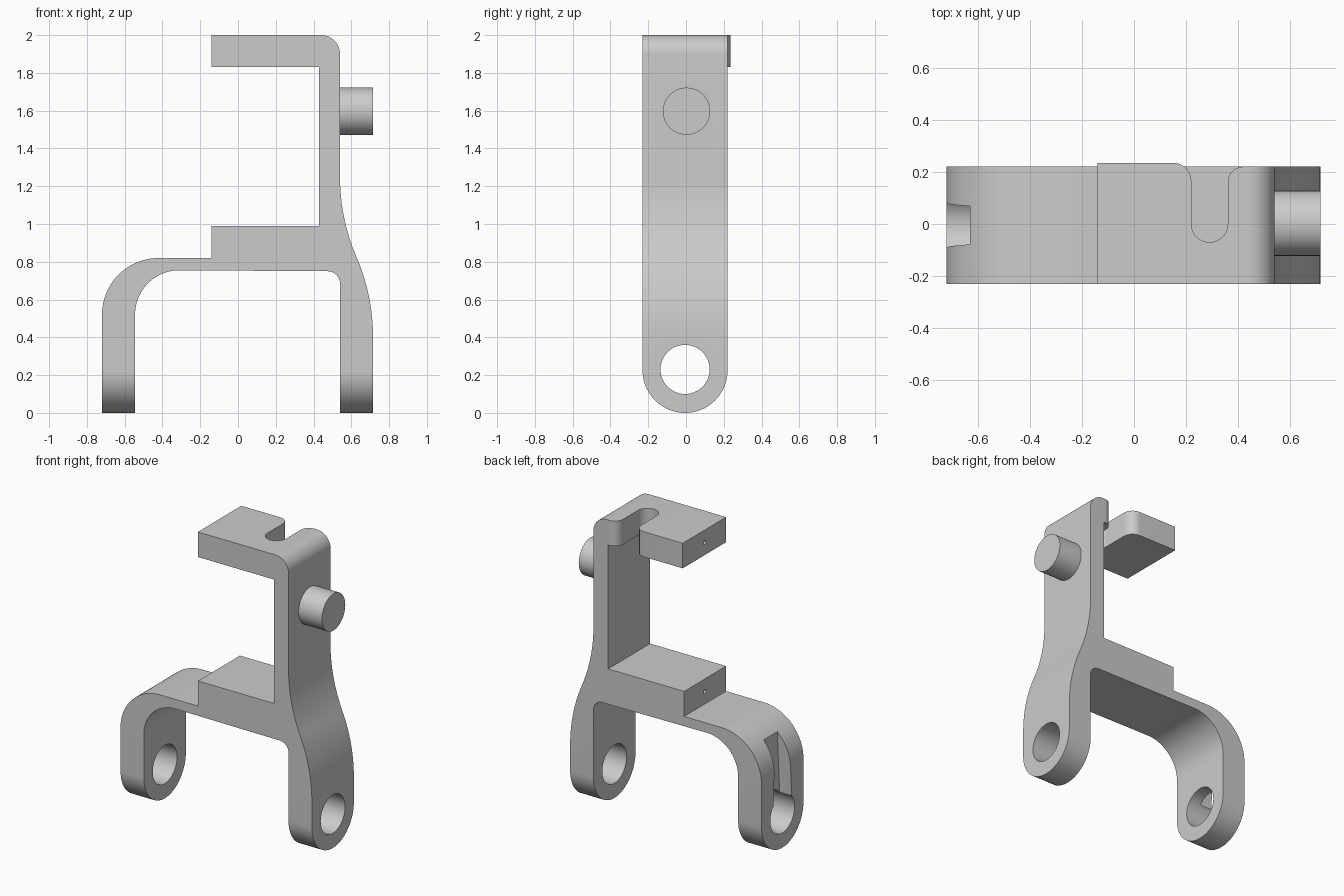
import bpy, bmesh
from math import sin, cos, radians, pi
from mathutils import Vector

if "Cube" in bpy.data.objects:
    bpy.data.objects.remove(bpy.data.objects["Cube"])

grey = bpy.data.materials.new("plain grey")
grey.use_nodes = True
colour = (0.6, 0.6, 0.6, 1)
grey.diffuse_color = colour
grey.node_tree.nodes["Principled BSDF"].inputs["Base Color"].default_value = colour

# Map profile coordinates (u, v) and depth d to space, by extrusion axis
AXES = {"x": lambda u, v, d: (d, u, v),
        "y": lambda u, v, d: (u, d, v),
        "z": lambda u, v, d: (u, v, d)}


def arc(cu, cv, r, start, end, n=16):
    angles = [radians(start + (end - start) * i / n) for i in range(n + 1)]
    return [(cu + r * cos(a), cv + r * sin(a)) for a in angles]


def prism(name, points, axis, low, high):
    bm = bmesh.new()
    place = AXES[axis]
    face = bm.faces.new([bm.verts.new(place(u, v, low)) for u, v in points])
    step = Vector(place(0, 0, high - low))
    made = bmesh.ops.extrude_face_region(bm, geom=[face])["geom"]
    bmesh.ops.translate(bm, vec=step, verts=[g for g in made if isinstance(g, bmesh.types.BMVert)])
    bmesh.ops.recalc_face_normals(bm, faces=bm.faces)
    mesh = bpy.data.meshes.new(name)
    bm.to_mesh(mesh)
    bm.free()
    mesh.materials.append(grey)
    ob = bpy.data.objects.new(name, mesh)
    bpy.context.collection.objects.link(ob)
    return ob


def activate(ob):
    bpy.ops.object.select_all(action="DESELECT")
    ob.select_set(True)
    bpy.context.view_layer.objects.active = ob


def combine(ob, tool, operation="DIFFERENCE"):
    activate(ob)
    mod = ob.modifiers.new("combine", "BOOLEAN")
    mod.operation, mod.solver, mod.object = operation, "EXACT", tool
    bpy.ops.object.modifier_apply(modifier=mod.name)
    bpy.data.objects.remove(tool)


# Bracket side profile, clockwise from the upper arm
BACK, MID = 0.22, -0.005
profile = [(-0.14, 1.83), (-0.14, 2)]
profile += arc(0.44, 1.9, 0.1, 90, 0)
profile += arc(1.616, 1.25, 1.076, 180, 203.27, 20)
profile += arc(-0.361, 0.4, 1.076, 23.27, 0, 20)[1:]
profile += [(0.715, 0), (0.54, 0)]
profile += arc(0.475, 0.685, 0.065, 0, 90, 10)
profile += arc(-0.31, 0.52, 0.235, 90, 180, 24)
profile += [(-0.545, 0), (-0.72, 0)]
profile += arc(-0.42, 0.52, 0.3, 180, 90, 24)
profile += [(-0.14, 0.82), (-0.14, 0.99), (0.43, 0.99), (0.43, 1.83)]
bracket = prism("bracket", profile, "y", -0.23, 0.235)

# Trim the back so that only the upper arm stands proud
trim = [(-1, -1), (1, -1), (1, 2.2), (0.29, 2.2), (0.29, 1.4), (-1, 1.4)]
combine(bracket, prism("back_trim", trim, "y", BACK, 0.5))

# Round the feet
foot = arc(MID, 0.225, 0.225, 180, 360, 40) + [(0.4, 0.225), (0.4, -0.2), (-0.4, -0.2), (-0.4, 0.225)]
combine(bracket, prism("foot_cutter", foot, "x", -1, 1))

# Open slot with rounded mouth in the upper arm
slot = arc(0.15, 0.165, 0.07, 90, 0, 12) + arc(0.29, 0, 0.07, 180, 360, 24)
slot += arc(0.42, 0.16, 0.06, 180, 90, 12) + [(0.42, 0.5), (0.15, 0.5)]
combine(bracket, prism("slot_cutter", slot, "z", 1.7, 2.2))

# Tapered guide groove in the outside of one leg
groove = [(-0.108, 0.23), (0.098, 0.23), (0.066, 0.78), (-0.076, 0.78)]
combine(bracket, prism("groove_cutter", groove, "x", -1, -0.63))

# Axle hole through both feet
combine(bracket, prism("axle_cutter", arc(MID, 0.23, 0.13, 0, 360, 48)[:-1], "x", -1, 1))

# Small screw holes in the arm ends
for z in (0.905, 1.915):
    combine(bracket, prism("screw_cutter", arc(0, z, 0.013, 0, 360, 16)[:-1], "x", -0.3, -0.04))

# Side pin
pin = prism("side_pin", arc(0.003, 1.597, 0.125, 0, 360, 48)[:-1], "x", 0.5, 0.715)
combine(bracket, pin, "UNION")

activate(bracket)
bpy.ops.object.shade_smooth_by_angle(angle=radians(30))
